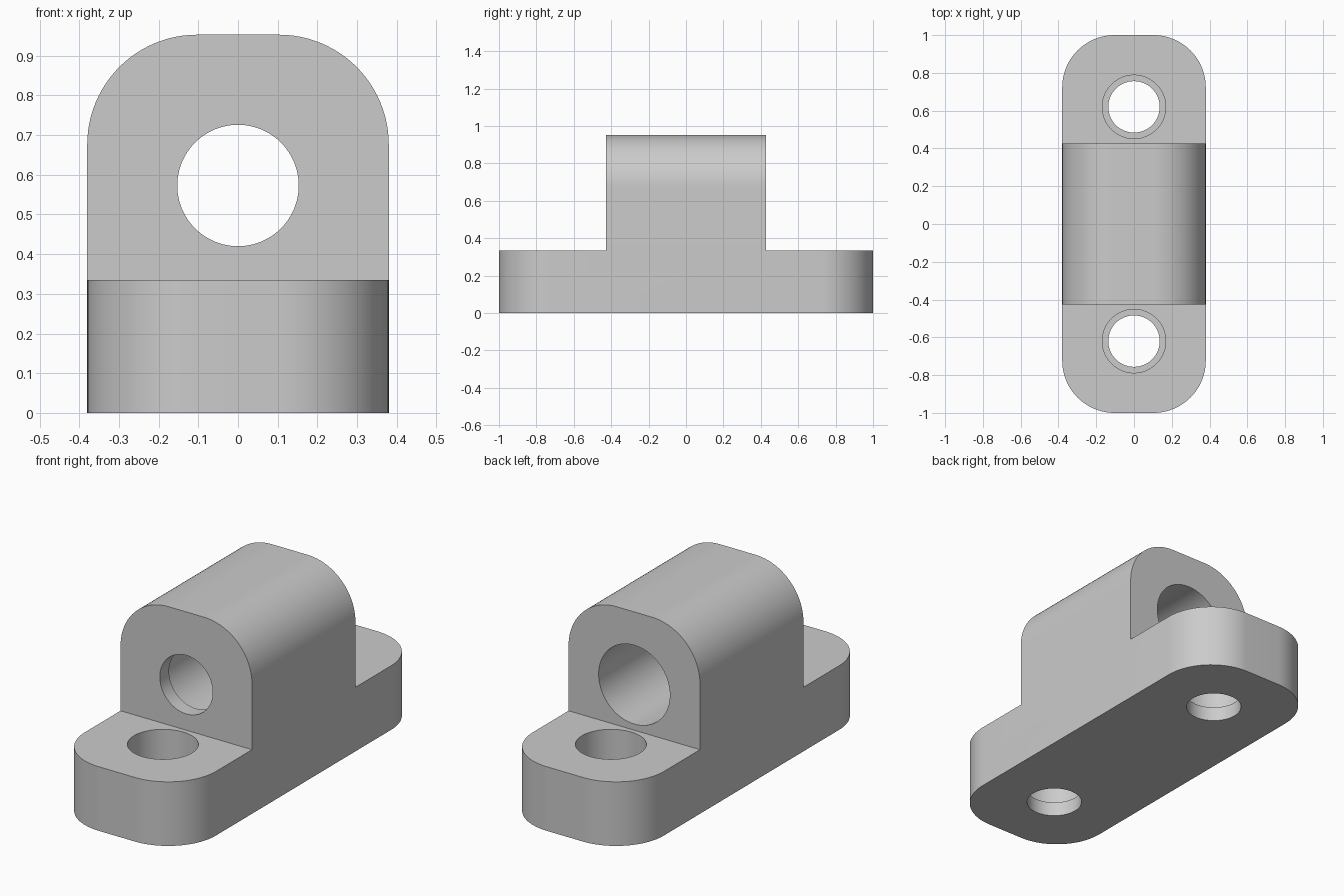
import bpy, bmesh, math
from mathutils import Matrix, Vector

old = bpy.data.objects.get("Cube")
if old:
    bpy.data.objects.remove(old, do_unlink=True)

HALF_W, HALF_L, HEIGHT = 0.38, 1.0, 0.953
BASE_H, BLOCK_HALF, CORNER = 0.335, 0.427, 0.277
BORE_Z, BOLT_Y, LIP = 0.573, 0.62, 0.076

grey = bpy.data.materials.new("light grey")
grey.use_nodes = True
colour = (0.6, 0.6, 0.6, 1)
grey.diffuse_color = colour
grey.node_tree.nodes["Principled BSDF"].inputs["Base Color"].default_value = colour


def arc(cx, cy, start, steps=24):
    """Quarter circle of the corner radius, anticlockwise."""
    return [(cx + CORNER * math.cos(start + math.pi / 2 * i / steps),
             cy + CORNER * math.sin(start + math.pi / 2 * i / steps))
            for i in range(steps + 1)]


def prism(name, points, offset):
    """Extrude a flat outline along an offset."""
    bm = bmesh.new()
    face = bm.faces.new([bm.verts.new(p) for p in points])
    out = bmesh.ops.extrude_face_region(bm, geom=[face])
    moved = [v for v in out["geom"] if isinstance(v, bmesh.types.BMVert)]
    bmesh.ops.translate(bm, verts=moved, vec=offset)
    return finish(name, bm)


def cylinder(name, radius, start, end):
    start, end = Vector(start), Vector(end)
    axis = end - start
    turn = axis.to_track_quat("Z", "Y").to_matrix().to_4x4()
    bm = bmesh.new()
    bmesh.ops.create_cone(bm, cap_ends=True, segments=96, radius1=radius,
                          radius2=radius, depth=axis.length,
                          matrix=Matrix.Translation((start + end) / 2) @ turn)
    return finish(name, bm)


def finish(name, bm):
    bmesh.ops.recalc_face_normals(bm, faces=bm.faces)
    mesh = bpy.data.meshes.new(name)
    bm.to_mesh(mesh)
    bm.free()
    mesh.materials.append(grey)
    obj = bpy.data.objects.new(name, mesh)
    bpy.context.collection.objects.link(obj)
    return obj


def combine(body, tool, operation):
    """Apply an exact boolean, then discard the tool."""
    mod = body.modifiers.new("combine", "BOOLEAN")
    mod.operation, mod.solver, mod.object = operation, "EXACT", tool
    bpy.context.view_layer.objects.active = body
    bpy.ops.object.modifier_apply(modifier=mod.name)
    bpy.data.objects.remove(tool, do_unlink=True)


# Base plate with four rounded corners
cx, cy = HALF_W - CORNER, HALF_L - CORNER
corners = [(cx, cy), (-cx, cy), (-cx, -cy), (cx, -cy)]
plan = [p for i, (x, y) in enumerate(corners) for p in arc(x, y, i * math.pi / 2)]
body = prism("mounting_bracket", [(x, y, 0) for x, y in plan], (0, 0, BASE_H))

# Upright block with rounded shoulders
top = HEIGHT - CORNER
arch = [(HALF_W, BASE_H)] + arc(cx, top, 0) + arc(-cx, top, math.pi / 2) + [(-HALF_W, BASE_H)]
block = prism("upright_block", [(x, -BLOCK_HALF, z) for x, z in arch],
              (0, 2 * BLOCK_HALF, 0))
combine(body, block, "UNION")

# Lengthwise bore: narrow lip at the front, wider out to the back
combine(body, cylinder("bore_lip", 0.153, (0, -0.6, BORE_Z), (0, 0, BORE_Z)), "DIFFERENCE")
combine(body, cylinder("bore", 0.206, (0, LIP - BLOCK_HALF, BORE_Z), (0, 0.6, BORE_Z)), "DIFFERENCE")

# Counterbored bolt holes at both ends
for y in (-BOLT_Y, BOLT_Y):
    combine(body, cylinder("bolt_hole", 0.136, (0, y, -0.1), (0, y, 0.2)), "DIFFERENCE")
    combine(body, cylinder("bolt_recess", 0.168, (0, y, LIP), (0, y, 0.5)), "DIFFERENCE")

# Smooth curved walls, keep the edges crisp
bpy.ops.object.select_all(action="DESELECT")
body.select_set(True)
bpy.context.view_layer.objects.active = body
bpy.ops.object.shade_smooth_by_angle(angle=math.radians(30))
